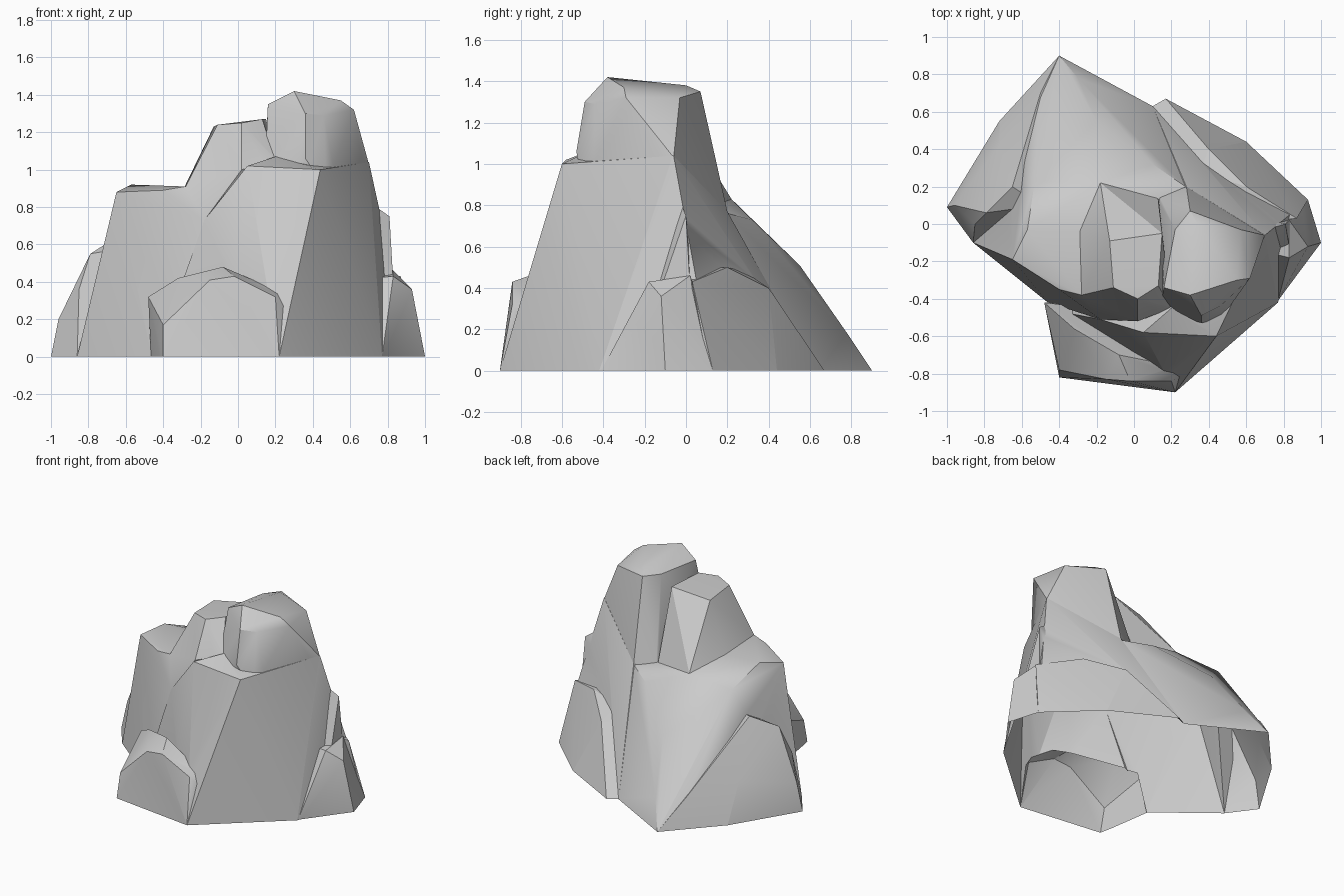
import bpy
import bmesh
import math

cube = bpy.data.objects.get("Cube")
if cube:
    bpy.data.objects.remove(cube, do_unlink=True)

stone = bpy.data.materials.new("grey_stone")
stone.use_nodes = True
stone.diffuse_color = (0.6, 0.6, 0.6, 1)
stone.node_tree.nodes["Principled BSDF"].inputs["Base Color"].default_value = (0.6, 0.6, 0.6, 1)

ROOT_DEPTH = 0.1


def lump(name, foot, body):
    """Convex boulder: ground outline (x, y) plus raised corners (x, y, z)."""
    corners = [(x, y, z) for x, y in foot for z in (0, -ROOT_DEPTH)] + body
    bm = bmesh.new()
    for corner in corners:
        bm.verts.new(corner)
    hull = bmesh.ops.convex_hull(bm, input=bm.verts[:])
    loose = {v for v in bm.verts if not v.link_faces}
    bmesh.ops.delete(bm, geom=list(loose), context='VERTS')
    bmesh.ops.recalc_face_normals(bm, faces=bm.faces[:])
    mesh = bpy.data.meshes.new(name)
    bm.to_mesh(mesh)
    bm.free()
    mesh.materials.append(stone)
    obj = bpy.data.objects.new(name, mesh)
    bpy.context.scene.collection.objects.link(obj)
    return obj


def merge(base, other):
    """Fuse another boulder into the base with an exact union."""
    bpy.context.view_layer.objects.active = base
    union = base.modifiers.new("union", 'BOOLEAN')
    union.operation = 'UNION'
    union.solver = 'EXACT'
    union.object = other
    bpy.ops.object.modifier_apply(modifier=union.name)
    bpy.data.objects.remove(other, do_unlink=True)


# Broad main buttress carrying the summit
rock = lump(
    "rock",
    foot=[(.22, -.9), (.77, -.42), (.93, .13), (.1, .63), (-.44, -.46)],
    body=[(.44, -.6, 1), (.05, -.58, 1.02), (.2, -.45, 1.07), (.7, -.06, 1.04),
          (.28, .2, .77), (.35, .28, .48), (-.18, -.51, .73)])

# Summit tower
tower = lump(
    "summit_tower",
    foot=[],
    body=[(.47, -.5, .9), (.36, -.53, 1.06), (.14, -.45, .9), (.7, -.06, 1.03),
          (.28, .2, .77), (.13, .15, .75), (.46, -.44, 1.29), (.36, -.49, 1.3),
          (.62, -.29, 1.32), (.57, -.03, 1.32), (.3, .07, 1.35), (.3, -.38, 1.42),
          (.55, -.3, 1.37), (.34, 0, 1.38), (.16, -.34, 1.35), (.22, -.03, 1.35)])

# Lower second peak beside the summit
second_peak = lump(
    "second_peak",
    foot=[],
    body=[(-.13, -.09, 1.23), (-.11, -.34, 1.24), (.02, -.4, 1.25), (.13, -.33, 1.27),
          (.15, -.05, 1.27), (-.29, -.04, .9), (-.18, .22, .83), (.13, .15, .76),
          (-.28, -.38, .91), (-.18, -.51, .73), (.02, -.52, 1), (.2, -.45, 1.05)])

# Wide shoulder sloping down to the back
shoulder = lump(
    "shoulder",
    foot=[(-.86, -.1), (-.46, -.42), (-.4, .9), (.1, .63), (-.68, .5)],
    body=[(-.65, -.19, .88), (-.57, -.03, .92), (-.4, -.35, .89), (-.28, -.38, .91),
          (-.18, -.51, .73), (-.29, -.04, .9), (-.18, .22, .83), (-.53, .23, .81),
          (-.5, .68, .22), (-.3, .78, .18), (-.2, .55, .51), (.1, .32, .73),
          (.28, .2, .76)])

# Low spur on the right flank
spur = lump(
    "right_spur",
    foot=[(-1, .09), (-.86, -.1), (-.72, .55), (-.4, .9), (-.4, .1)],
    body=[(-.96, .1, .2), (-.85, 0, .36), (-.79, .06, .55), (-.65, .2, .64),
          (-.72, .42, .27), (-.5, .7, .21), (-.5, .1, .6)])

# Buttress at the back left corner
back_buttress = lump(
    "back_buttress",
    foot=[(.17, .67), (.6, .44), (.93, .13), (.1, .63), (.4, 0)],
    body=[(.35, .28, .48), (.4, .4, .4), (.6, .2, .5), (.87, .03, .43), (.6, 0, .5)])

# Bulge at the front foot
front_bulge = lump(
    "front_bulge",
    foot=[(-.4, -.82), (.22, -.9), (-.46, -.42), (.2, -.5)],
    body=[(-.4, -.78, .17), (-.15, -.83, .41), (-.02, -.84, .43), (.2, -.84, .32),
          (.31, -.78, .2), (-.08, -.7, .48), (-.32, -.56, .42), (.22, -.76, .35),
          (-.48, -.42, .32)])

# Small ledges stepping down the left flank
low_ledge = lump(
    "low_ledge",
    foot=[(1, -.1), (.77, -.41), (.93, .13), (.5, -.1)],
    body=[(.93, -.12, .36), (.83, .02, .46), (.83, -.18, .43), (.5, -.1, .4)])
high_ledge = lump(
    "high_ledge",
    foot=[],
    body=[(.81, 0, .75), (.74, -.02, .8), (.83, -.12, .4), (.83, .02, .4),
          (.6, -.2, .4), (.6, 0, .7), (.6, .05, .4)])

for part in (tower, second_peak, shoulder, spur, back_buttress,
             front_bulge, low_ledge, high_ledge):
    merge(rock, part)

# Cut level with the ground, leaving the underside open, and tidy flat areas
bm = bmesh.new()
bm.from_mesh(rock.data)
bmesh.ops.remove_doubles(bm, verts=bm.verts[:], dist=0.004)
bmesh.ops.bisect_plane(bm, geom=bm.verts[:] + bm.edges[:] + bm.faces[:],
                       plane_co=(0, 0, 0), plane_no=(0, 0, 1), clear_inner=True)
bmesh.ops.dissolve_limit(bm, angle_limit=math.radians(2),
                         verts=bm.verts[:], edges=bm.edges[:])
bm.to_mesh(rock.data)
bm.free()

# Soft shading over gentle bends, crisp along ridges
bpy.ops.object.select_all(action='DESELECT')
rock.select_set(True)
bpy.context.view_layer.objects.active = rock
bpy.ops.object.shade_smooth_by_angle(angle=math.radians(32))
